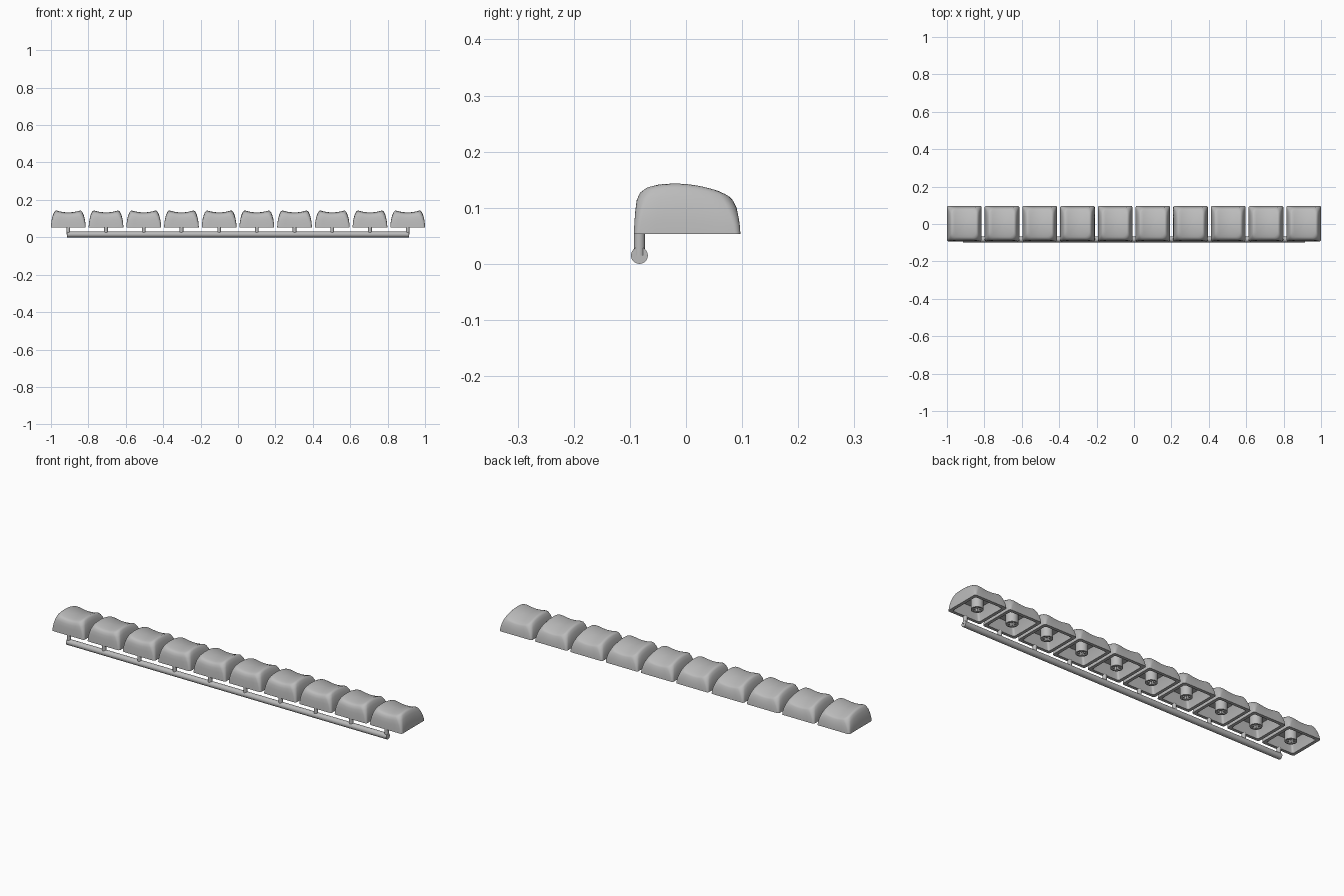
import bpy, bmesh, math
from mathutils import Matrix

if "Cube" in bpy.data.objects:
    bpy.data.objects.remove(bpy.data.objects["Cube"], do_unlink=True)

KEYS = 10
PITCH = 0.2016
BASE = 0.053       # height of the keycap rim
ROD_Y = -0.083
ROD_R = 0.015
CEILING = 0.11

grey = bpy.data.materials.new("grey plastic")
grey.use_nodes = True
colour = (0.5, 0.5, 0.5, 1)
grey.diffuse_color = colour
grey.node_tree.nodes["Principled BSDF"].inputs["Base Color"].default_value = colour


def finish(bm, name, angle=35):
    """Turn a bmesh into a smooth mesh with sharp creases."""
    bmesh.ops.recalc_face_normals(bm, faces=bm.faces)
    for f in bm.faces:
        f.smooth = True
    mesh = bpy.data.meshes.new(name)
    bm.to_mesh(mesh)
    bm.free()
    mesh.materials.append(grey)
    mesh.set_sharp_from_angle(angle=math.radians(angle))
    return mesh


def place(mesh, name, x=0):
    ob = bpy.data.objects.new(name, mesh)
    ob.location.x = x
    bpy.context.collection.objects.link(ob)
    return ob


def rounded_rect(hw, front, back, r, corner=5, side=6):
    """Points round a rectangle with rounded corners and divided sides."""
    arcs = []
    for k, (cx, cy) in enumerate([(hw - r, back - r), (r - hw, back - r),
                                  (r - hw, front + r), (hw - r, front + r)]):
        angles = [(k + i / corner) * math.pi / 2 for i in range(corner + 1)]
        arcs.append([(cx + r * math.cos(a), cy + r * math.sin(a)) for a in angles])
    pts = []
    for k, arc in enumerate(arcs):
        (x0, y0), (x1, y1) = arc[-1], arcs[(k + 1) % 4][0]
        pts += arc
        pts += [(x0 + (x1 - x0) * i / side, y0 + (y1 - y0) * i / side)
                for i in range(1, side)]
    return pts


def bridge(bm, a, b):
    for i in range(len(a)):
        j = (i + 1) % len(a)
        bm.faces.new((a[i], a[j], b[j], b[i]))


def top_height(x, y):
    """Crown that falls towards the back, scooped across the width."""
    crown = 0.143 - 2.2 * (y + 0.02) ** 2
    return crown - 0.01 * max(0, 1 - (x / 0.062) ** 2)


def keycap_mesh():
    bm = bmesh.new()
    rings = []

    # hollow inside: ceiling down to the rim
    for hw, front, back, z in [(0.062, -0.07, 0.07, CEILING),
                               (0.072, -0.076, 0.078, 0.085),
                               (0.077, -0.078, 0.081, BASE)]:
        rings.append([bm.verts.new((x, y, z))
                      for x, y in rounded_rect(hw, front, back, 0.01)])
    bm.faces.new(rings[0])

    # bulging outer walls and rounded upper edge
    for hw, front, back, r, t in [(0.093, -0.093, 0.097, 0.010, 0),
                                  (0.0915, -0.092, 0.096, 0.012, 0.25),
                                  (0.088, -0.0905, 0.0935, 0.015, 0.5),
                                  (0.082, -0.088, 0.090, 0.02, 0.75),
                                  (0.075, -0.083, 0.085, 0.025, 0.92),
                                  (0.069, -0.077, 0.082, 0.028, 0.985),
                                  (0.063, -0.069, 0.078, 0.028, 1)]:
        rings.append([bm.verts.new((x, y, BASE + t * (top_height(x, y) - BASE)))
                      for x, y in rounded_rect(hw, front, back, r)])

    # scooped top
    for s in (0.8, 0.6, 0.4, 0.2):
        rings.append([bm.verts.new((x * s, y * s, top_height(x * s, y * s)))
                      for x, y in rounded_rect(0.063, -0.069, 0.078, 0.028)])
    for a, b in zip(rings, rings[1:]):
        bridge(bm, a, b)
    centre = bm.verts.new((0, 0, top_height(0, 0)))
    last = rings[-1]
    for i in range(len(last)):
        bm.faces.new((last[i], last[(i + 1) % len(last)], centre))
    return finish(bm, "keycap")


def stem_mesh():
    """Round post with a cross-shaped socket in its lower end."""
    bm = bmesh.new()
    n, r, a, b = 32, 0.028, 0.0063, 0.0205
    circle = [(r * math.cos(i * math.tau / n), r * math.sin(i * math.tau / n))
              for i in range(n)]
    cross = []
    for k in range(4):
        c, s = round(math.cos(k * math.pi / 2)), round(math.sin(k * math.pi / 2))
        cross += [(x * c - y * s, x * s + y * c) for x, y in [(b, -a), (b, a), (a, a)]]
    rims = []
    for outline, top in ((circle, CEILING + 0.002), (cross, 0.095)):
        low = [bm.verts.new((x, y, BASE)) for x, y in outline]
        high = [bm.verts.new((x, y, top)) for x, y in outline]
        bridge(bm, low, high)
        bm.faces.new(high)
        rims += [bm.edges.get((low[i], low[i - 1])) for i in range(len(low))]
    bmesh.ops.triangle_fill(bm, use_beauty=True, edges=rims)
    return finish(bm, "stem")


def cylinder_mesh(name, r, length, matrix):
    bm = bmesh.new()
    bmesh.ops.create_cone(bm, cap_ends=True, segments=32, radius1=r, radius2=r,
                          depth=length, matrix=matrix)
    return finish(bm, name)


# Row of keycaps, each with a stem and a pin to the runner
cap, stem = keycap_mesh(), stem_mesh()
pin = cylinder_mesh("pin", 0.01, BASE + 0.002 - ROD_R,
                    Matrix.Translation((0, ROD_Y, (BASE + 0.002 + ROD_R) / 2)))
for i in range(KEYS):
    x = (i - (KEYS - 1) / 2) * PITCH
    place(cap, f"keycap_{i + 1}", x)
    place(stem, f"stem_{i + 1}", x)
    place(pin, f"pin_{i + 1}", x)

# Runner rod along the front
rod = cylinder_mesh("runner_rod", ROD_R, 1.83,
                    Matrix.Translation((0, ROD_Y, ROD_R)) @ Matrix.Rotation(math.pi / 2, 4, 'Y'))
place(rod, "runner_rod")
